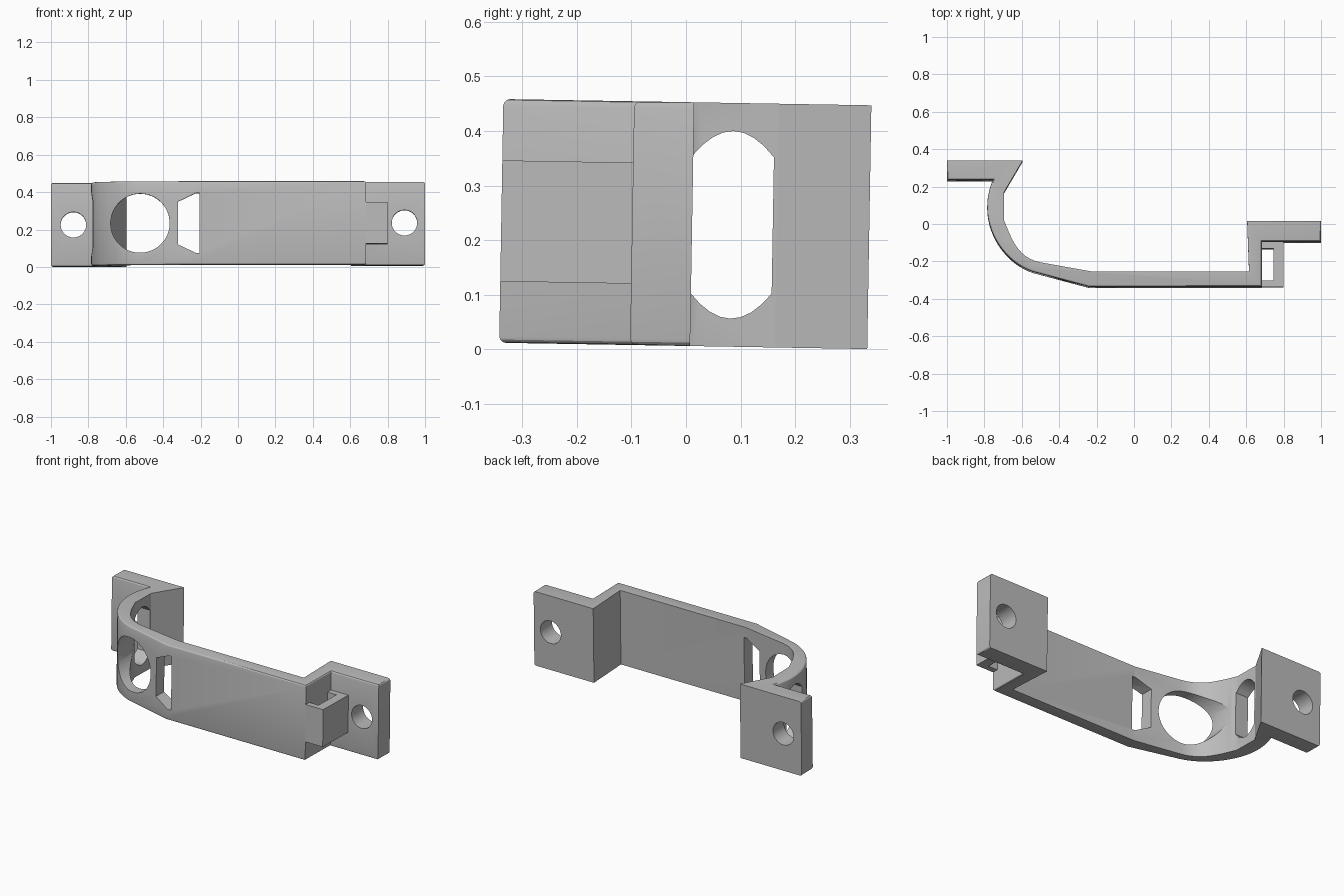
import bpy
import bmesh
from math import cos, sin, pi
from mathutils import Matrix, Vector
from mathutils.geometry import interpolate_bezier

cube = bpy.data.objects.get("Cube")
if cube:
    bpy.data.objects.remove(cube)

HEIGHT = 0.447
MID = HEIGHT / 2
TILT = 0.017

grey = bpy.data.materials.new("light_grey")
grey.use_nodes = True
grey.diffuse_color = (0.5, 0.5, 0.5, 1)
grey.node_tree.nodes["Principled BSDF"].inputs["Base Color"].default_value = (0.5, 0.5, 0.5, 1)


def prism(name, points, axis, low, high, round_edge=None):
    """Extrude a 2D outline along an axis; optionally round chosen edges."""
    place = {"x": lambda a, b, d: (d, a, b),
             "y": lambda a, b, d: (a, d, b),
             "z": lambda a, b, d: (a, b, d)}[axis]
    bm = bmesh.new()
    rings = [[bm.verts.new(place(a, b, d)) for a, b in points] for d in (low, high)]
    bm.faces.new(rings[0])
    bm.faces.new(rings[1])
    n = len(points)
    for i in range(n):
        j = (i + 1) % n
        bm.faces.new((rings[0][i], rings[0][j], rings[1][j], rings[1][i]))
    bmesh.ops.recalc_face_normals(bm, faces=bm.faces)
    if round_edge:
        chosen = [e for ring in rings for i in range(n)
                  for e in ring[i].link_edges
                  if e.other_vert(ring[i]) is ring[(i + 1) % n] and round_edge(i)]
        bmesh.ops.bevel(bm, geom=chosen, offset=0.012, segments=3,
                        profile=0.5, affect="EDGES", clamp_overlap=True)
    mesh = bpy.data.meshes.new(name)
    bm.to_mesh(mesh)
    bm.free()
    mesh.materials.append(grey)
    obj = bpy.data.objects.new(name, mesh)
    bpy.context.collection.objects.link(obj)
    return obj


def arc(p, h1, h2, q, count):
    return [tuple(v) for v in interpolate_bezier(Vector(p), Vector(h1), Vector(h2), Vector(q), count)]


def ellipse(cx, cy, rx, ry, count=48):
    return [(cx + rx * cos(2 * pi * i / count), cy + ry * sin(2 * pi * i / count))
            for i in range(count)]


# Bracket outline: outer side from the right tab to the left tab, then inner side
outer = [(1, 0.015), (1, -0.095), (0.685, -0.095), (0.685, -0.335), (-0.24, -0.335)]
outer += arc((-0.54, -0.255), (-0.68, -0.21), (-0.785, -0.06), (-0.785, 0.09), 16)
outer += arc((-0.785, 0.09), (-0.785, 0.14), (-0.775, 0.19), (-0.755, 0.235), 6)[1:]
outer += [(-1, 0.235), (-1, 0.34)]
inner = [(-0.595, 0.34), (-0.695, 0.17)]
inner += arc((-0.695, 0.02), (-0.65, -0.09), (-0.62, -0.18), (-0.5, -0.205), 12)
inner += [(-0.22, -0.255), (0.615, -0.255), (0.605, 0.015)]
bracket = prism("bracket", outer + inner, "z", 0, HEIGHT,
                lambda i: i < len(outer) - 1)

# Openings: screw holes, round front window, tapered slot, side window
side = [(0.088 + s * 0.075 * u, MID + s * (0.172 - 0.047 * u * u))
        for s in (1, -1) for u in (1, 0.75, 0.5, 0.25, 0, -0.25, -0.5, -0.75, -1)]
slot = [(-0.32, MID - 0.115), (-0.225, MID - 0.16), (-0.205, MID - 0.16),
        (-0.205, MID + 0.16), (-0.225, MID + 0.16), (-0.32, MID + 0.115)]
cutters = [
    prism("left_screw_cutter", ellipse(-0.88, MID, 0.068, 0.068), "y", 0.2, 0.4),
    prism("right_screw_cutter", ellipse(0.89, MID + 0.005, 0.068, 0.068), "y", -0.2, 0.1),
    prism("round_window_cutter", ellipse(-0.523, MID, 0.158, 0.158), "y", -0.5, 0.05),
    prism("slot_cutter", slot, "y", -0.5, -0.1),
    prism("side_window_cutter", side, "x", -0.9, -0.62),
]
bpy.context.view_layer.objects.active = bracket
for cutter in cutters:
    cutter.hide_render = True
    cut = bracket.modifiers.new("opening", "BOOLEAN")
    cut.operation = "DIFFERENCE"
    cut.solver = "EXACT"
    cut.object = cutter
    bpy.ops.object.modifier_apply(modifier=cut.name)
    bpy.data.objects.remove(cutter)

# Strap loop on the front of the right step
loop_outline = [(0.685, -0.335), (0.8, -0.335), (0.8, -0.095), (0.685, -0.095),
                (0.685, -0.13), (0.745, -0.13), (0.745, -0.3), (0.685, -0.3)]
strap_loop = prism("strap_loop", loop_outline, "z", MID - 0.111, MID + 0.111)

# Slight backward lean of the whole piece, resting on the ground
lean = (Matrix.Translation((0, -TILT * HEIGHT, 0.006)) @ Matrix.Rotation(-TILT, 4, "X"))
for obj in (bracket, strap_loop):
    obj.data.transform(lean)
    bpy.ops.object.select_all(action="DESELECT")
    obj.select_set(True)
    bpy.context.view_layer.objects.active = obj
    bpy.ops.object.shade_smooth_by_angle(angle=0.5)
